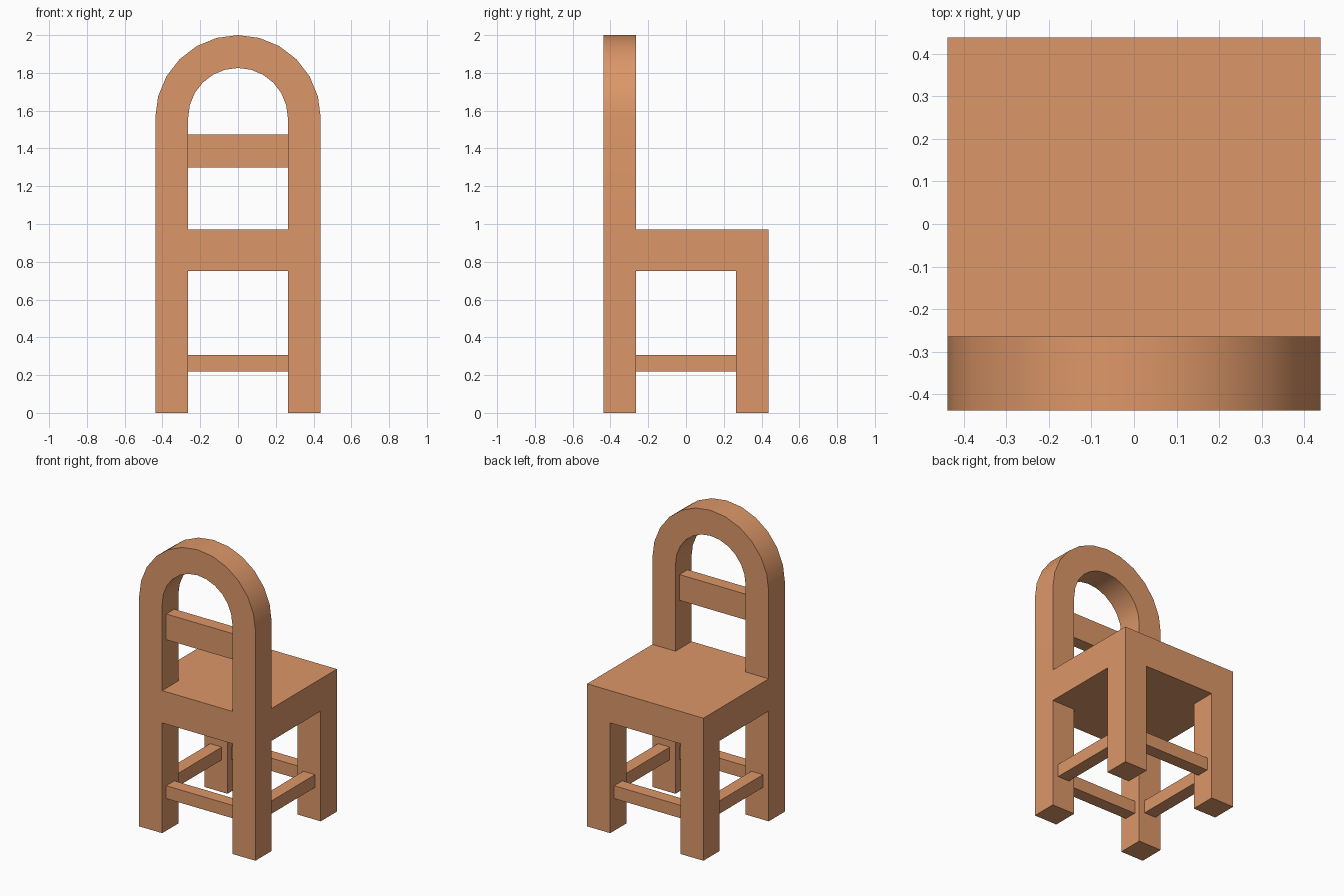
import bpy, bmesh, math
from mathutils import Matrix, Vector

cube = bpy.data.objects.get("Cube")
if cube:
    bpy.data.objects.remove(cube, do_unlink=True)

wood = bpy.data.materials.new("warm_wood")
wood.use_nodes = True
colour = (0.72, 0.31, 0.14, 1)
wood.diffuse_color = colour
wood.node_tree.nodes["Principled BSDF"].inputs["Base Color"].default_value = colour

OUT, IN = 0.438, 0.264          # outer and inner faces of the legs
MID = (OUT + IN) / 2            # leg centre line
SEAT_LOW, SEAT_TOP = 0.75, 0.97
SPRING = 2 - OUT                # height where the arch begins
STEPS = 12


def finish(name, bm):
    bmesh.ops.recalc_face_normals(bm, faces=bm.faces)
    mesh = bpy.data.meshes.new(name)
    bm.to_mesh(mesh)
    bm.free()
    mesh.materials.append(wood)
    obj = bpy.data.objects.new(name, mesh)
    bpy.context.collection.objects.link(obj)
    return obj


def box(name, centre, size):
    bm = bmesh.new()
    bmesh.ops.create_cube(bm, size=1, matrix=Matrix.Translation(centre) @ Matrix.Diagonal((*size, 1)))
    return finish(name, bm)


def extrude(bm, face, matrix):
    new = bmesh.ops.extrude_discrete_faces(bm, faces=[face])["faces"][0]
    bmesh.ops.transform(bm, matrix=matrix, verts=new.verts)
    return new


# Seat block, cut along the inner lines of the legs
bm = bmesh.new()
bmesh.ops.create_cube(bm, size=1, matrix=Matrix.Translation((0, 0, (SEAT_LOW + SEAT_TOP) / 2))
                      @ Matrix.Diagonal((2 * OUT, 2 * OUT, SEAT_TOP - SEAT_LOW, 1)))
for axis in (Vector((1, 0, 0)), Vector((0, 1, 0))):
    for side in (-1, 1):
        bmesh.ops.bisect_plane(bm, geom=bm.verts[:] + bm.edges[:] + bm.faces[:],
                               plane_co=axis * side * IN, plane_no=axis)


def corner_face(x, y, z):
    return min(bm.faces, key=lambda f: (f.calc_center_median() - Vector((x, y, z))).length)


# Four legs
for x in (-MID, MID):
    for y in (-MID, MID):
        extrude(bm, corner_face(x, y, SEAT_LOW), Matrix.Translation((0, 0, -SEAT_LOW)))

# Back posts, then the arch swept from one post to the other
rise = Matrix.Translation((0, 0, SPRING - SEAT_TOP))
for x in (-MID, MID):
    extrude(bm, corner_face(x, -MID, SEAT_TOP), rise)
pivot = Matrix.Translation((0, 0, SPRING))
turn = pivot @ Matrix.Rotation(-math.pi / STEPS, 4, "Y") @ pivot.inverted()
end_cap = corner_face(-MID, -MID, SPRING)
tip = corner_face(MID, -MID, SPRING)
for _ in range(STEPS):
    tip = extrude(bm, tip, turn)
bmesh.ops.delete(bm, geom=[tip, end_cap], context="FACES_ONLY")
bmesh.ops.remove_doubles(bm, verts=bm.verts, dist=0.0005)
frame = finish("chair_frame", bm)
bpy.context.view_layer.objects.active = frame
frame.select_set(True)
bpy.ops.object.shade_smooth_by_angle(angle=math.radians(30))

# Back slat and the four stretchers, centred in the legs
BAR = 0.0875
box("back_slat", (0, -MID, 1.3875), (2 * IN, BAR, 0.175))
for name, side in (("front", -1), ("back", 1)):
    box(name + "_stretcher", (0, side * MID, 0.2625), (2 * IN, BAR, BAR))
for name, side in (("right", -1), ("left", 1)):
    box(name + "_stretcher", (side * MID, 0, 0.2625), (BAR, 2 * IN, BAR))
